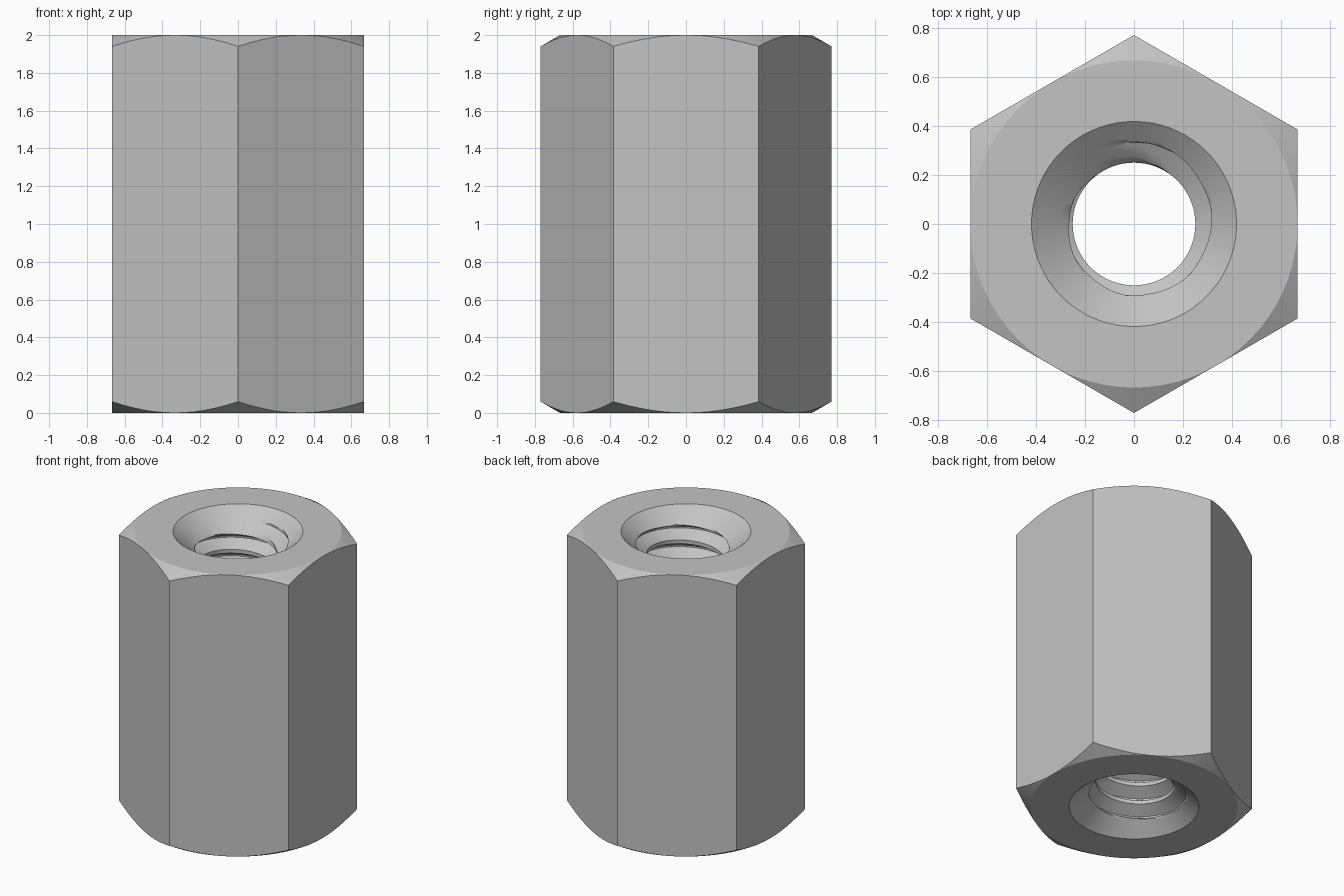
import bpy, bmesh, math

cube = bpy.data.objects.get("Cube")
if cube:
    bpy.data.objects.remove(cube, do_unlink=True)

HEIGHT = 2.0
APOTHEM = 0.667          # centre to hex flat
MAJOR, MINOR = 0.333, 0.25   # thread root and crest radii
SINK, SINK_SLOPE = 0.418, 1.2  # countersink mouth radius, radius lost per depth
TURNS = 15
PITCH = HEIGHT / TURNS
PHASE = 0.2
COLUMNS = 72

# Positions within one pitch: root flat, rising flank, crest flat, falling flank
STEPS = [0.04 + 0.06 * i for i in range(7)] + [0.6 + 0.06 * i for i in range(7)]


def bore_radius(u, z):
    """Threaded hole opened by a countersink at both ends."""
    from_root = min(u, 1 - u) * PITCH
    thread = MAJOR - max(0, from_root - 0.04 * PITCH) * math.sqrt(3)
    sink = SINK - SINK_SLOPE * min(z, HEIGHT - z)
    return max(MINOR, thread, sink)


def hex_radius(angle):
    sixth = math.pi / 3
    return APOTHEM / math.cos((angle + sixth / 2) % sixth - sixth / 2)


def section(angle):
    """Closed (radius, z) outline of the wall at one angle."""
    turn = angle / (2 * math.pi)
    points = []
    for k in range(-3, TURNS + 2):
        for u in STEPS:
            z = min(HEIGHT, max(0, PITCH * (k + u + turn + PHASE)))
            points.append((bore_radius(u, z), z))
    r = hex_radius(angle)
    drop = (r - APOTHEM) * math.tan(math.radians(30))
    points += [(APOTHEM, HEIGHT), (r, HEIGHT - drop), (r, drop), (APOTHEM, 0)]
    return points


# Sweep the section round the axis; the thread closes one pitch higher
bm = bmesh.new()
rings = []
for c in range(COLUMNS + 1):
    a = 2 * math.pi * c / COLUMNS
    rings.append([bm.verts.new((r * math.cos(a), r * math.sin(a), z))
                  for r, z in section(a)])
for left, right in zip(rings, rings[1:]):
    n = len(left)
    for i in range(n):
        j = (i + 1) % n
        bm.faces.new((left[i], right[i], right[j], left[j]))
bmesh.ops.remove_doubles(bm, verts=bm.verts, dist=0.00002)
bmesh.ops.recalc_face_normals(bm, faces=bm.faces)

mesh = bpy.data.meshes.new("hex_coupling_nut")
bm.to_mesh(mesh)
bm.free()
nut = bpy.data.objects.new("hex_coupling_nut", mesh)
bpy.context.collection.objects.link(nut)

# Plain grey metal
grey = bpy.data.materials.new("grey_metal")
grey.use_nodes = True
colour = (0.55, 0.55, 0.55, 1)
grey.diffuse_color = colour
grey.node_tree.nodes["Principled BSDF"].inputs["Base Color"].default_value = colour
mesh.materials.append(grey)

bpy.ops.object.select_all(action='DESELECT')
nut.select_set(True)
bpy.context.view_layer.objects.active = nut
bpy.ops.object.shade_smooth_by_angle(angle=math.radians(25))
